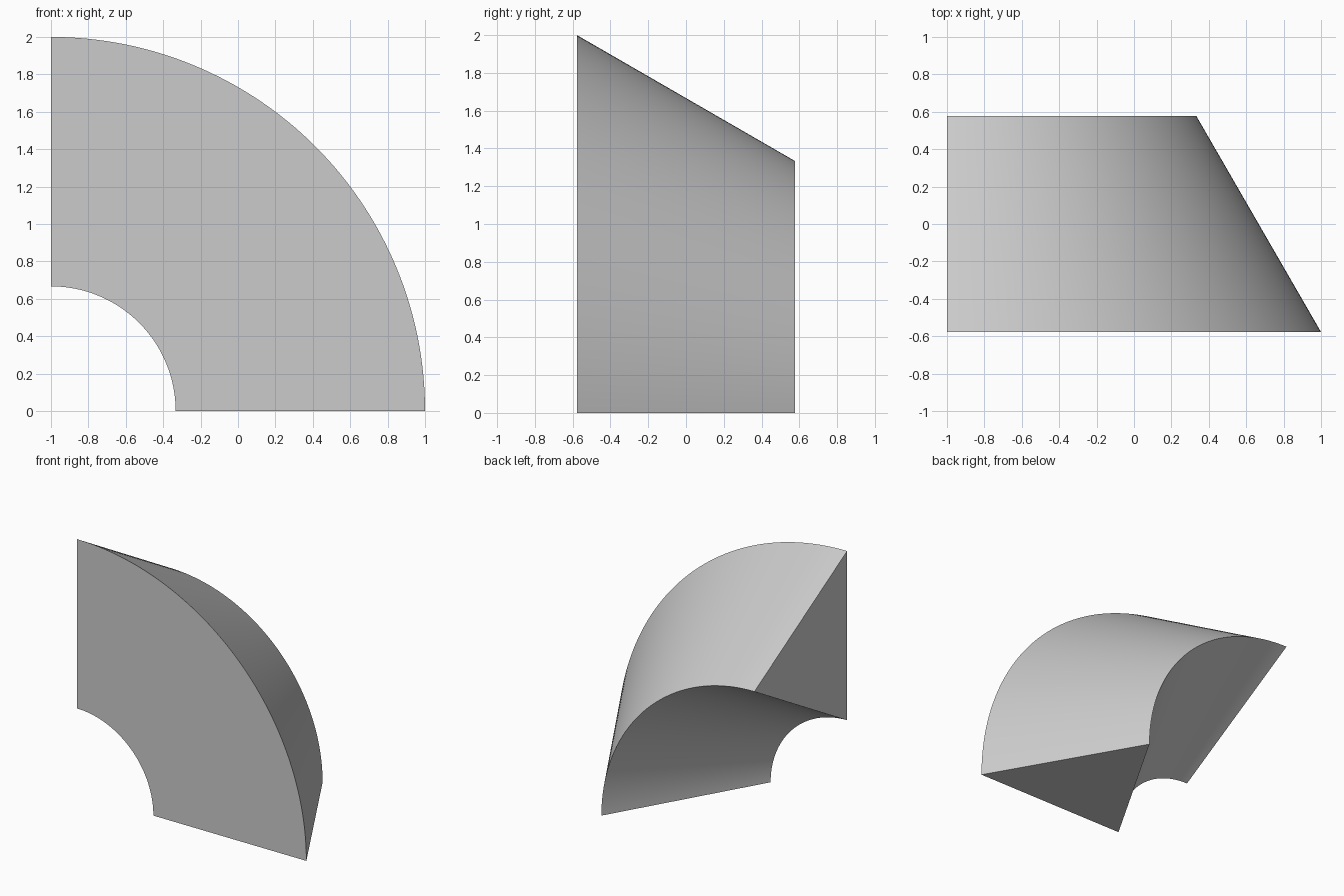
import bpy
import bmesh
from math import pi, sqrt
from mathutils import Matrix, Vector

cube = bpy.data.objects.get("Cube")
if cube:
    bpy.data.objects.remove(cube, do_unlink=True)

# Plain grey material
grey = bpy.data.materials.new("light grey")
grey.use_nodes = True
colour = (0.6, 0.6, 0.6, 1)
grey.diffuse_color = colour
grey.node_tree.nodes["Principled BSDF"].inputs["Base Color"].default_value = colour

# Equilateral triangle section, swept a quarter turn about the y axis
SIDE = 4 / 3
HALF_DEPTH = SIDE * sqrt(3) / 4
STEPS = 64
centre = Vector((-1, 0, 0))
section = [(SIDE / 2, -HALF_DEPTH), (SIDE * 1.5, -HALF_DEPTH), (SIDE, HALF_DEPTH)]

bm = bmesh.new()
rings = []
for i in range(STEPS + 1):
    turn = Matrix.Rotation(-pi / 2 * i / STEPS, 3, "Y")
    rings.append([bm.verts.new(centre + turn @ Vector((r, y, 0))) for r, y in section])

# Swept sides
for a, b in zip(rings, rings[1:]):
    for j in range(3):
        k = (j + 1) % 3
        bm.faces.new((a[j], a[k], b[k], b[j]))

# Flat end caps
bm.faces.new(rings[0])
bm.faces.new(rings[-1])
bmesh.ops.recalc_face_normals(bm, faces=bm.faces)

mesh = bpy.data.meshes.new("triangular_quarter_ring")
bm.to_mesh(mesh)
bm.free()
mesh.materials.append(grey)
ring = bpy.data.objects.new("triangular_quarter_ring", mesh)
bpy.context.collection.objects.link(ring)

# Smooth curved sides, sharp edges
bpy.ops.object.select_all(action="DESELECT")
ring.select_set(True)
bpy.context.view_layer.objects.active = ring
bpy.ops.object.shade_smooth_by_angle(angle=pi / 6)
